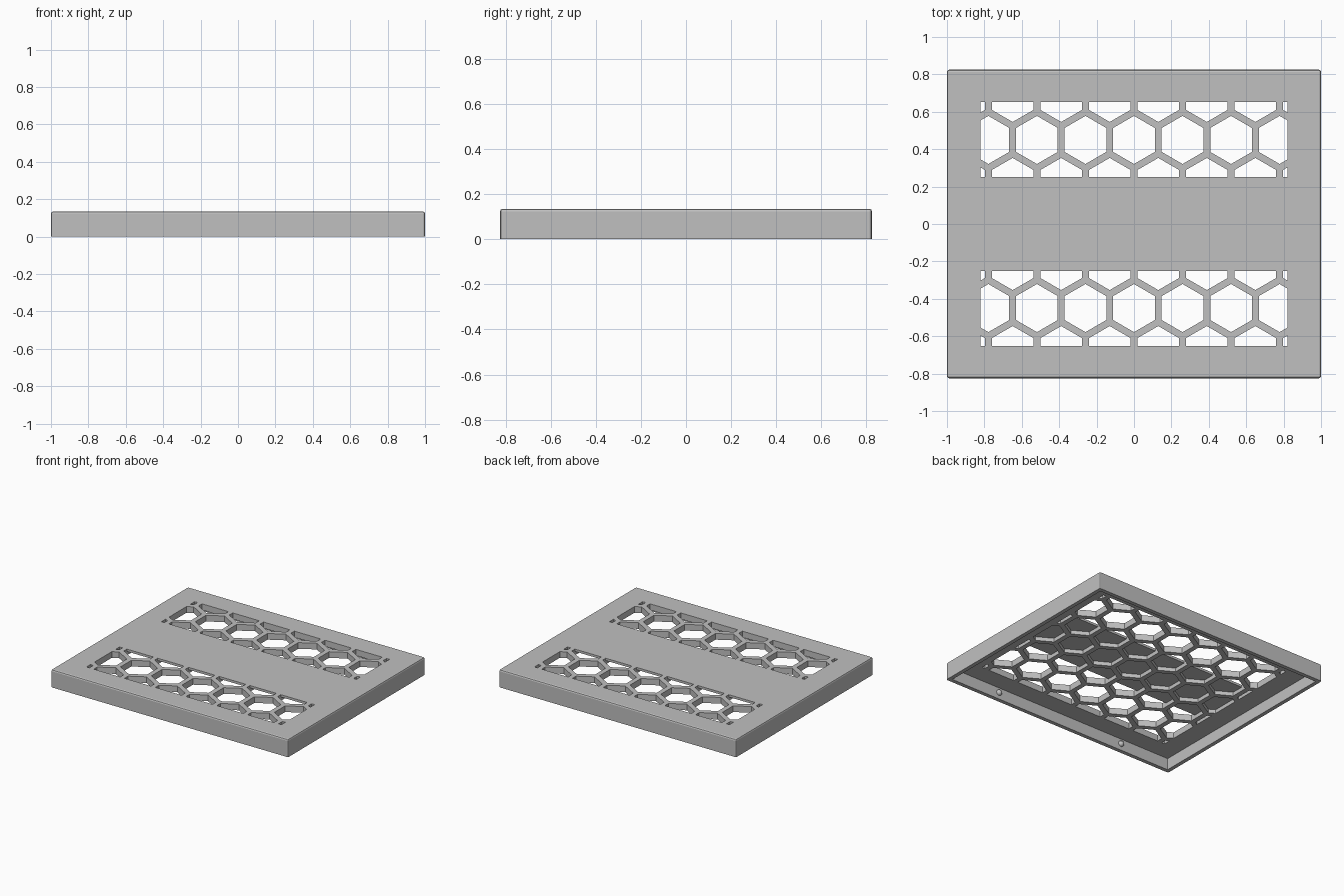
import bpy, bmesh, math
from mathutils import Vector

if "Cube" in bpy.data.objects:
    bpy.data.objects.remove(bpy.data.objects["Cube"])

HALF_X, HALF_Y, HEIGHT = 1.0, 0.825, 0.135
WALL, CEILING, PANEL = 0.03, 0.088, 0.117
GRID_X, GRID_Y, SLOT_Y = 0.822, 0.652, 0.252
PITCH, RIB = 0.2595, 0.037

grey = bpy.data.materials.new("light grey")
grey.use_nodes = True
colour = (0.53, 0.53, 0.53, 1)
grey.diffuse_color = colour
grey.node_tree.nodes["Principled BSDF"].inputs["Base Color"].default_value = colour


def finish(name, bm):
    """Turn a bmesh into a named object."""
    bmesh.ops.recalc_face_normals(bm, faces=bm.faces)
    mesh = bpy.data.meshes.new(name)
    bm.to_mesh(mesh)
    bm.free()
    mesh.materials.append(grey)
    obj = bpy.data.objects.new(name, mesh)
    bpy.context.collection.objects.link(obj)
    return obj


def box(name, hx, hy, z0, z1, bevel=0):
    """Box with optional rounding on every edge except the bottom ones."""
    bm = bmesh.new()
    bmesh.ops.create_cube(bm, size=1)
    for v in bm.verts:
        v.co = Vector((v.co.x * 2 * hx, v.co.y * 2 * hy, z1 if v.co.z > 0 else z0))
    if bevel:
        edges = [e for e in bm.edges if any(v.co.z > z0 for v in e.verts)]
        bmesh.ops.bevel(bm, geom=edges, offset=bevel, segments=2, profile=0.5,
                        affect='EDGES', clamp_overlap=True)
    return finish(name, bm)


def honeycomb(name, z0, z1):
    """Hexagonal prisms on a staggered grid, trimmed to the vent rectangle."""
    bm = bmesh.new()
    radius = (PITCH - RIB) / math.sqrt(3)
    for row in range(-4, 5):
        for col in range(-5, 6):
            cx = (col + 0.5 * (row % 2)) * PITCH
            cy = row * PITCH * math.sqrt(3) / 2
            angles = [math.radians(60 * k + 30) for k in range(6)]
            bm.faces.new([bm.verts.new((cx + radius * math.cos(a),
                                        cy + radius * math.sin(a), z0)) for a in angles])
    for axis, limit in ((Vector((1, 0, 0)), GRID_X), (Vector((0, 1, 0)), GRID_Y)):
        for side in (-1, 1):
            bmesh.ops.bisect_plane(bm, geom=bm.verts[:] + bm.edges[:] + bm.faces[:],
                                   plane_co=axis * side * limit, plane_no=axis * side,
                                   clear_outer=True)
    top = bmesh.ops.extrude_face_region(bm, geom=bm.faces[:], use_keep_orig=True)
    for v in top["geom"]:
        if isinstance(v, bmesh.types.BMVert):
            v.co.z = z1
    return finish(name, bm)


def combine(target, tool, operation):
    """Apply an exact boolean and discard the tool."""
    mod = target.modifiers.new(operation.lower(), 'BOOLEAN')
    mod.object, mod.operation, mod.solver = tool, operation, 'EXACT'
    bpy.context.view_layer.objects.active = target
    bpy.ops.object.modifier_apply(modifier=mod.name)
    bpy.data.objects.remove(tool)


# Hollow lid, pierced by the honeycomb
lid = box("lid", HALF_X, HALF_Y, 0, HEIGHT, bevel=0.012)
combine(lid, box("cavity", HALF_X - WALL, HALF_Y - WALL, -0.1, CEILING), 'DIFFERENCE')
combine(lid, honeycomb("cells", 0.04, 0.2), 'DIFFERENCE')

# Solid band closing the central cells from above
combine(lid, box("centre_band", GRID_X + 0.03, SLOT_Y, PANEL, HEIGHT), 'UNION')

# Snap bumps on the inner faces of the front and back walls
for y, place in ((-1, "front"), (1, "back")):
    for x, side in ((-1, "right"), (1, "left")):
        bm = bmesh.new()
        bmesh.ops.create_uvsphere(bm, u_segments=16, v_segments=8, radius=0.022)
        bmesh.ops.translate(bm, verts=bm.verts,
                            vec=(x * 0.55, y * (HALF_Y - WALL), 0.05))
        bump = finish(f"{place}_{side}_snap_bump", bm)
        bump.data.shade_smooth()
